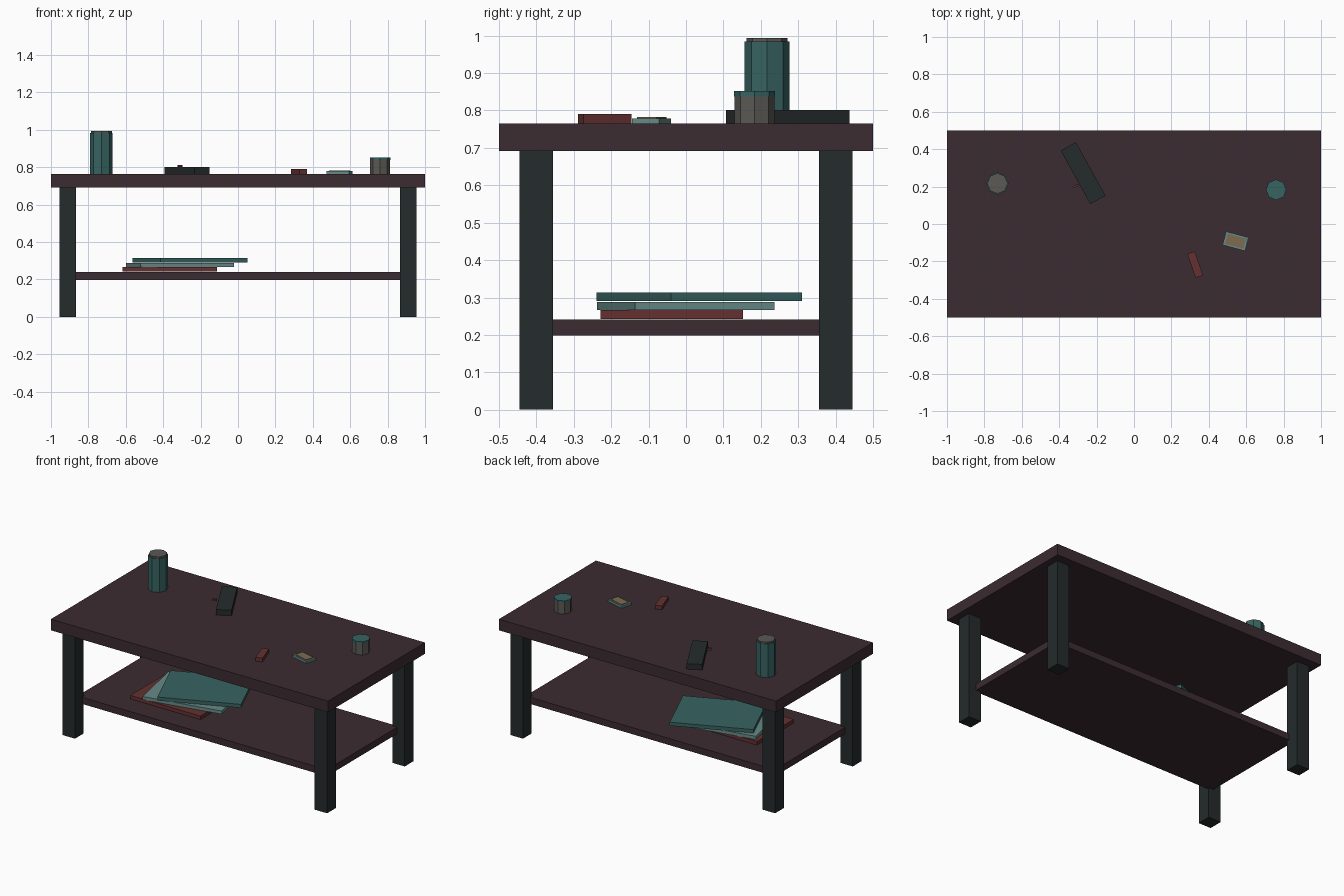
import bpy
from math import radians

if "Cube" in bpy.data.objects:
    bpy.data.objects.remove(bpy.data.objects["Cube"])


def material(name, rgb):
    m = bpy.data.materials.new(name)
    m.diffuse_color = (*rgb, 1)
    m.use_nodes = True
    m.node_tree.nodes["Principled BSDF"].inputs["Base Color"].default_value = m.diffuse_color
    return m


WOOD = material("dark_wood", (0.045, 0.025, 0.032))
BLACK = material("charcoal", (0.018, 0.024, 0.024))
TEAL = material("teal", (0.038, 0.125, 0.12))
PALE = material("pale_teal", (0.13, 0.25, 0.24))
RED = material("red", (0.125, 0.03, 0.03))
GREY = material("warm_grey", (0.105, 0.1, 0.09))
TAN = material("tan", (0.21, 0.145, 0.08))


def box(name, x, y, z0, z1, sx, sy, mat, angle=0):
    """Box centred on x, y, spanning z0..z1, turned about z."""
    bpy.ops.mesh.primitive_cube_add(size=1, location=(x, y, (z0 + z1) / 2),
                                    rotation=(0, 0, radians(angle)))
    o = bpy.context.object
    o.name = name
    o.scale = (sx, sy, z1 - z0)
    o.data.materials.append(mat)
    return o


def drum(name, x, y, z0, z1, r, mat):
    """Eight-sided cylinder spanning z0..z1."""
    bpy.ops.mesh.primitive_cylinder_add(vertices=8, radius=r, depth=z1 - z0,
                                        location=(x, y, (z0 + z1) / 2))
    o = bpy.context.object
    o.name = name
    o.data.materials.append(mat)
    return o


# Table
TOP = 0.765
box("table_top", 0, 0, 0.692, TOP, 2, 1, WOOD)
box("lower_shelf", 0, 0, 0.198, 0.241, 1.8, 0.74, WOOD)
for sx, side in ((-1, "left"), (1, "right")):
    for sy, end in ((-1, "front"), (1, "back")):
        box(f"{end}_{side}_leg", sx * 0.91, sy * 0.4, 0, 0.692, 0.09, 0.09, BLACK)

# Fanned stack of books on the shelf
box("bottom_book", -0.365, -0.038, 0.243, 0.266, 0.506, 0.38, RED)
box("middle_book", -0.31, -0.001, 0.267, 0.288, 0.51, 0.38, PALE, 11.6)
box("top_book", -0.257, 0.035, 0.291, 0.314, 0.506, 0.381, TEAL, 23.2)

# Tall canister and short jar
drum("canister_body", -0.73, 0.217, TOP, 0.984, 0.06, TEAL)
drum("canister_lid", -0.73, 0.217, 0.984, 0.994, 0.055, GREY)
drum("jar_body", 0.76, 0.183, TOP, 0.838, 0.0535, GREY)
drum("jar_lid", 0.76, 0.183, 0.838, 0.852, 0.055, TEAL)

# Dark case with a small red tab beside it
box("case", -0.272, 0.272, TOP, 0.801, 0.327, 0.093, BLACK, -61)
box("case_tab", -0.31, 0.203, 0.801, 0.813, 0.026, 0.012, RED, -61 + 90)

# Small items on the table top
box("lighter", 0.327, -0.217, TOP, 0.79, 0.136, 0.043, RED, -71)
box("card_pack", 0.543, -0.092, TOP, 0.779, 0.125, 0.075, PALE, -15)
box("card_pack_label", 0.543, -0.092, 0.779, 0.783, 0.1, 0.055, TAN, -15)
